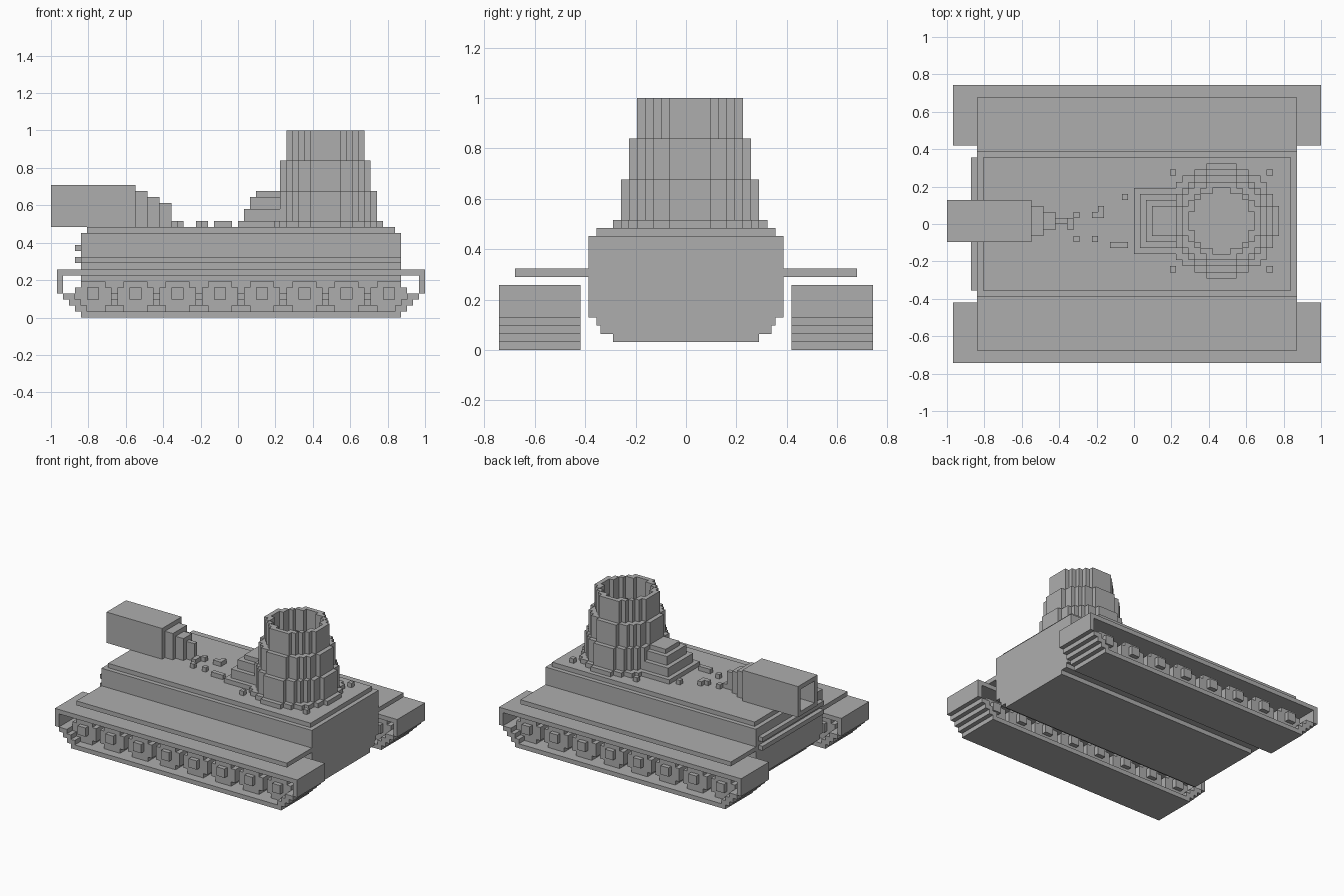
import bpy
import bmesh
from mathutils import Matrix, Vector

if "Cube" in bpy.data.objects:
    bpy.data.objects.remove(bpy.data.objects["Cube"], do_unlink=True)

GRID = 1 / 31                       # edge of one building block
ORIGIN = Vector((31, 23, 0))        # block coordinate of the centre

grey = bpy.data.materials.new("plain_grey")
grey.use_nodes = True
colour = (0.42, 0.42, 0.42, 1)
grey.diffuse_color = colour
grey.node_tree.nodes["Principled BSDF"].inputs["Base Color"].default_value = colour


def build(name, boxes):
    """One object from boxes given as (x range, y range, z range) in blocks."""
    bm = bmesh.new()
    for spans in boxes:
        low = Vector([s[0] for s in spans])
        high = Vector([s[1] for s in spans])
        place = Matrix.Translation(((low + high) / 2 - ORIGIN) * GRID)
        scale = Matrix.Diagonal(((high - low) * GRID).to_4d())
        scale[3][3] = 1
        bmesh.ops.create_cube(bm, size=1, matrix=place @ scale)
    mesh = bpy.data.meshes.new(name)
    bm.to_mesh(mesh)
    bm.free()
    mesh.materials.append(grey)
    obj = bpy.data.objects.new(name, mesh)
    bpy.context.collection.objects.link(obj)
    return obj


def ring(cx, cy, outer, inner, z):
    """Blocky ring, built from runs of blocks in each row."""
    boxes = []
    reach = int(outer) + 1
    for dy in range(-reach, reach + 1):
        start = None
        for dx in range(-reach, reach + 2):
            solid = inner ** 2 < dx * dx + dy * dy < outer ** 2
            if solid and start is None:
                start = dx
            elif not solid and start is not None:
                boxes.append(((cx + start, cx + dx), (cy + dy, cy + dy + 1), z))
                start = None
    return boxes


# Hull with stepped belly, deck plate and ribs on the end
build("hull", [
    ((5, 58), (11, 35), (4, 14)),
    ((5, 58), (12, 34), (3, 4)),
    ((6, 58), (12.5, 33.5), (2, 3)),
    ((7, 58), (14, 32), (1, 2)),
])
build("deck_plate", [((6, 57), (12, 34), (14, 15))])
build("end_ribs", [((4, 5), (12, 34), (k, k + 1)) for k in (9, 11)])

# Tracks, wheels and fenders on both sides
for side, y0 in (("right", 0), ("left", 36)):
    wide = (y0, y0 + 10)
    belt = [((5, 58), wide, (0, 1)), ((1, 62), wide, (7, 8)),
            ((1, 2), wide, (4, 7)), ((61, 62), wide, (4, 7))]
    for k in (1, 2, 3):
        belt.append(((5 - k, 7 - k), wide, (k, k + 1)))
        belt.append(((56 + k, 58 + k), wide, (k, k + 1)))
    build(side + "_track", belt)

    wheels = []
    for n in range(8):
        c = 7 + 7 * n
        wheels.append(((c - 2, c + 2), (y0 + 2, y0 + 8), (1, 6)))
        wheels.append(((c - 3, c + 3), (y0 + 2, y0 + 8), (2, 5)))
        wheels.append(((c - 1, c + 1), (y0 + 1, y0 + 9), (3, 5)))
    build(side + "_wheels", wheels)

    edge = (2, 11) if y0 == 0 else (35, 44)
    build(side + "_fender", [((5, 58), edge, (9, 10))])

# Round tower: four hollow tiers, narrowing upward
tower = []
for outer, inner, z in ((9.4, 6.5, (15, 16)), (8.4, 6.5, (16, 21)),
                        (7.4, 6.1, (21, 26)), (6.4, 5.2, (26, 31))):
    tower += ring(45, 23, outer, inner, z)
build("tower", tower)
build("tower_corner_studs", [((45 + a, 46 + a), (23 + b, 24 + b), (15, 16))
                             for a in (-8, 8) for b in (-8, 8)])

# Stepped block leaning on the tower
build("tower_steps", [((31 + n, 38), (18 + n, 29 - n), (15, top))
                      for n, top in enumerate((16, 18, 20, 21))])

# Square open-ended barrel with tapering tail
build("barrel", [
    ((0, 14), (20, 27), (15, 16)),
    ((0, 14), (20, 27), (21, 22)),
    ((0, 14), (20, 21), (16, 21)),
    ((0, 14), (26, 27), (16, 21)),
    ((13, 14), (21, 26), (16, 21)),
])
build("barrel_tail", [((14 + 2 * n, 16 + 2 * n), (21 + n, 26 - n), (15, 21 - n))
                      for n in range(3)])

# Loose blocks on the deck
studs = ((20, 23, 1), (21, 20, 1), (20, 22, 1), (21, 24, 1), (24, 20, 1),
         (24, 24, 2), (25, 25, 1), (27, 19, 3), (29, 27, 1))
build("deck_studs", [((i, i + n), (j, j + 1), (15, 16)) for i, j, n in studs])
